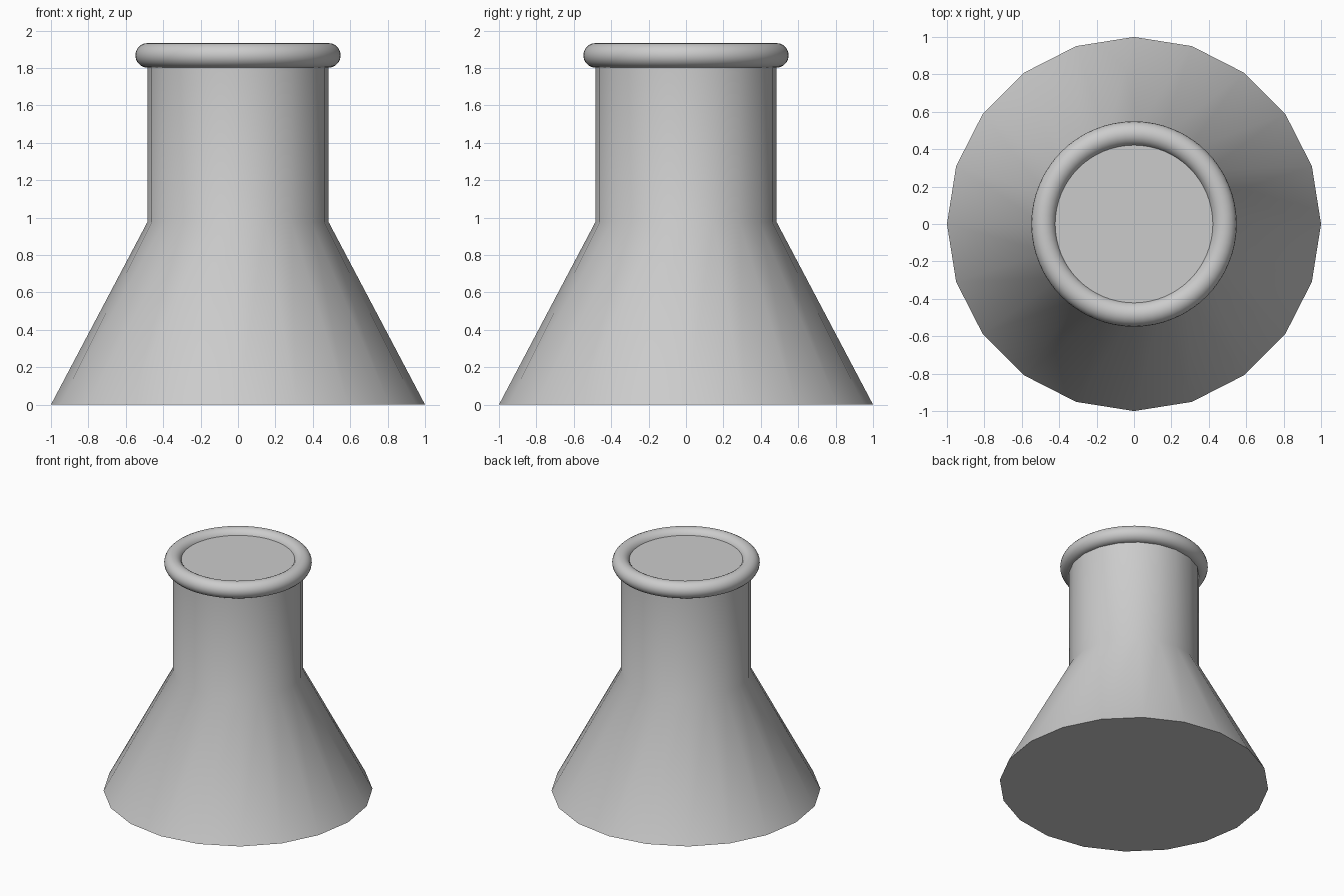
import bpy, bmesh, math

if "Cube" in bpy.data.objects:
    bpy.data.objects.remove(bpy.data.objects["Cube"])

SIDES = 20

# Flask body: flared base and straight neck, closed at both ends
profile = [(1.0, 0.0), (0.485, 0.975), (0.485, 1.89)]
bm = bmesh.new()
rings = [[bm.verts.new((r * math.cos(2 * math.pi * i / SIDES),
                        r * math.sin(2 * math.pi * i / SIDES), z))
          for i in range(SIDES)] for r, z in profile]
for low, high in zip(rings, rings[1:]):
    for i in range(SIDES):
        j = (i + 1) % SIDES
        bm.faces.new((low[i], low[j], high[j], high[i]))
bm.faces.new(rings[0][::-1])
bm.faces.new(rings[-1])
mesh = bpy.data.meshes.new("flask_body")
bm.to_mesh(mesh)
bm.free()
body = bpy.data.objects.new("flask_body", mesh)
bpy.context.collection.objects.link(body)
bpy.context.view_layer.objects.active = body
body.select_set(True)
bpy.ops.object.shade_smooth_by_angle(angle=math.radians(40))

# Rounded lip around the neck opening
bpy.ops.object.select_all(action='DESELECT')
bpy.ops.mesh.primitive_torus_add(major_radius=0.483, minor_radius=0.066,
                                 major_segments=64, minor_segments=20,
                                 location=(0, 0, 1.867))
bpy.context.object.name = "rim"
bpy.ops.object.shade_smooth()
